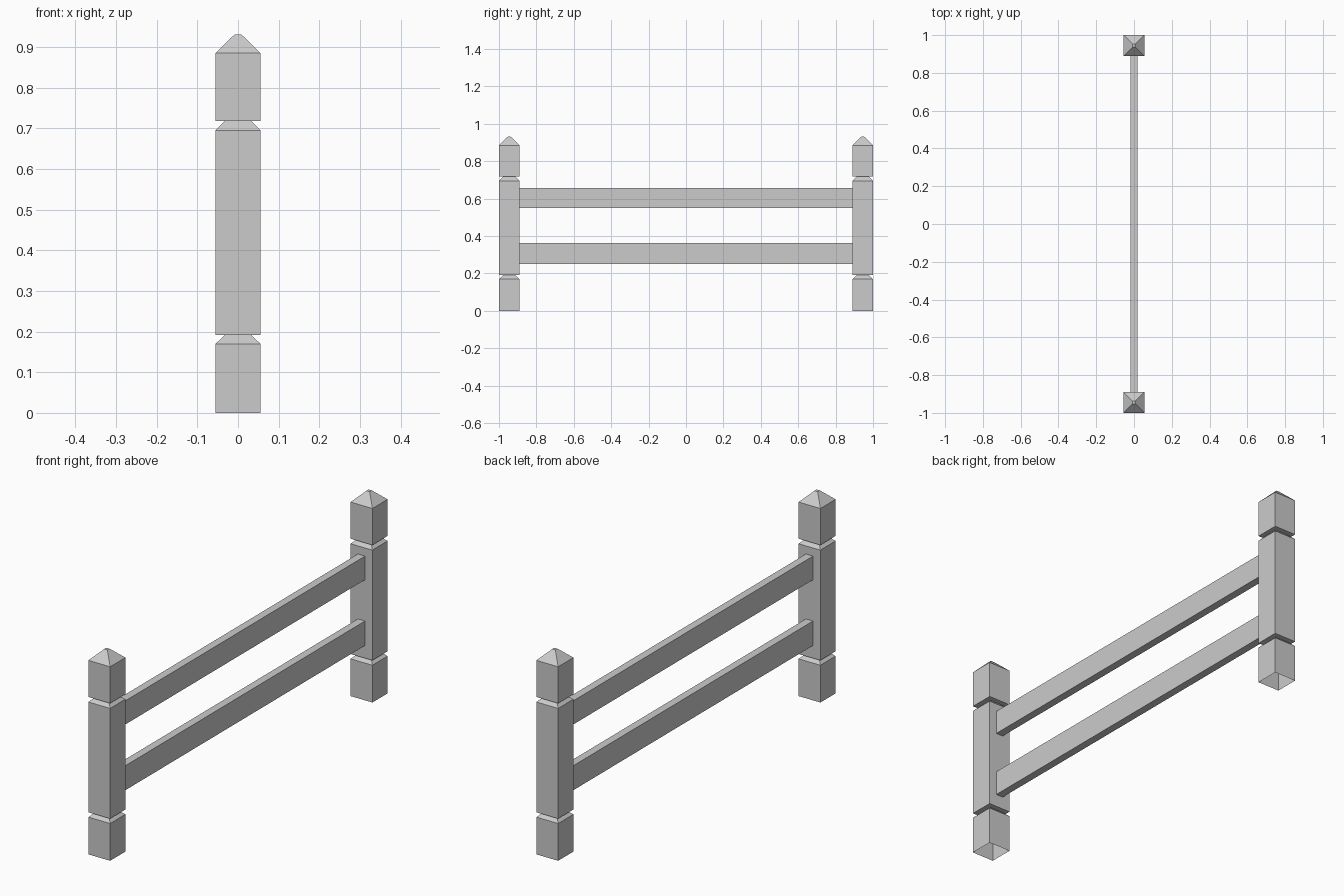
import bpy
import bmesh

cube = bpy.data.objects.get("Cube")
if cube:
    bpy.data.objects.remove(cube, do_unlink=True)

grey = bpy.data.materials.new("light_grey")
grey.use_nodes = True
colour = (0.6, 0.6, 0.6, 1)
grey.diffuse_color = colour
grey.node_tree.nodes["Principled BSDF"].inputs["Base Color"].default_value = colour


def add_object(name, bm, location):
    bmesh.ops.recalc_face_normals(bm, faces=bm.faces)
    mesh = bpy.data.meshes.new(name)
    bm.to_mesh(mesh)
    bm.free()
    mesh.materials.append(grey)
    obj = bpy.data.objects.new(name, mesh)
    obj.location = location
    bpy.context.collection.objects.link(obj)


def square_post(name, profile, y):
    """Square rings of (half width, height), skinned and capped; open underneath."""
    bm = bmesh.new()
    rings = [[bm.verts.new((sx * h, sy * h, z))
              for sx, sy in ((-1, -1), (1, -1), (1, 1), (-1, 1))]
             for h, z in profile]
    for low, high in zip(rings, rings[1:]):
        for i in range(4):
            j = (i + 1) % 4
            bm.faces.new((low[i], low[j], high[j], high[i]))
    bm.faces.new(rings[-1])
    add_object(name, bm, (0, y, 0))


def rail(name, bottom, top):
    bm = bmesh.new()
    bmesh.ops.create_cube(bm, size=1)
    bmesh.ops.scale(bm, vec=(0.036, 1.78, top - bottom), verts=bm.verts)
    add_object(name, bm, (0, 0, (bottom + top) / 2))


# Posts with two bevelled grooves and a pointed cap
W, NECK, TIP = 0.055, 0.032, 0.008
post_profile = [(W, 0), (W, 0.17), (NECK, 0.192),
                (W, 0.192), (W, 0.695), (NECK, 0.718),
                (W, 0.718), (W, 0.885), (TIP, 0.931)]
for label, side in (("front", -1), ("back", 1)):
    square_post(label + "_post", post_profile, side * (1 - W))

# Horizontal rails between the posts
rail("lower_rail", 0.25, 0.362)
rail("upper_rail", 0.55, 0.658)
